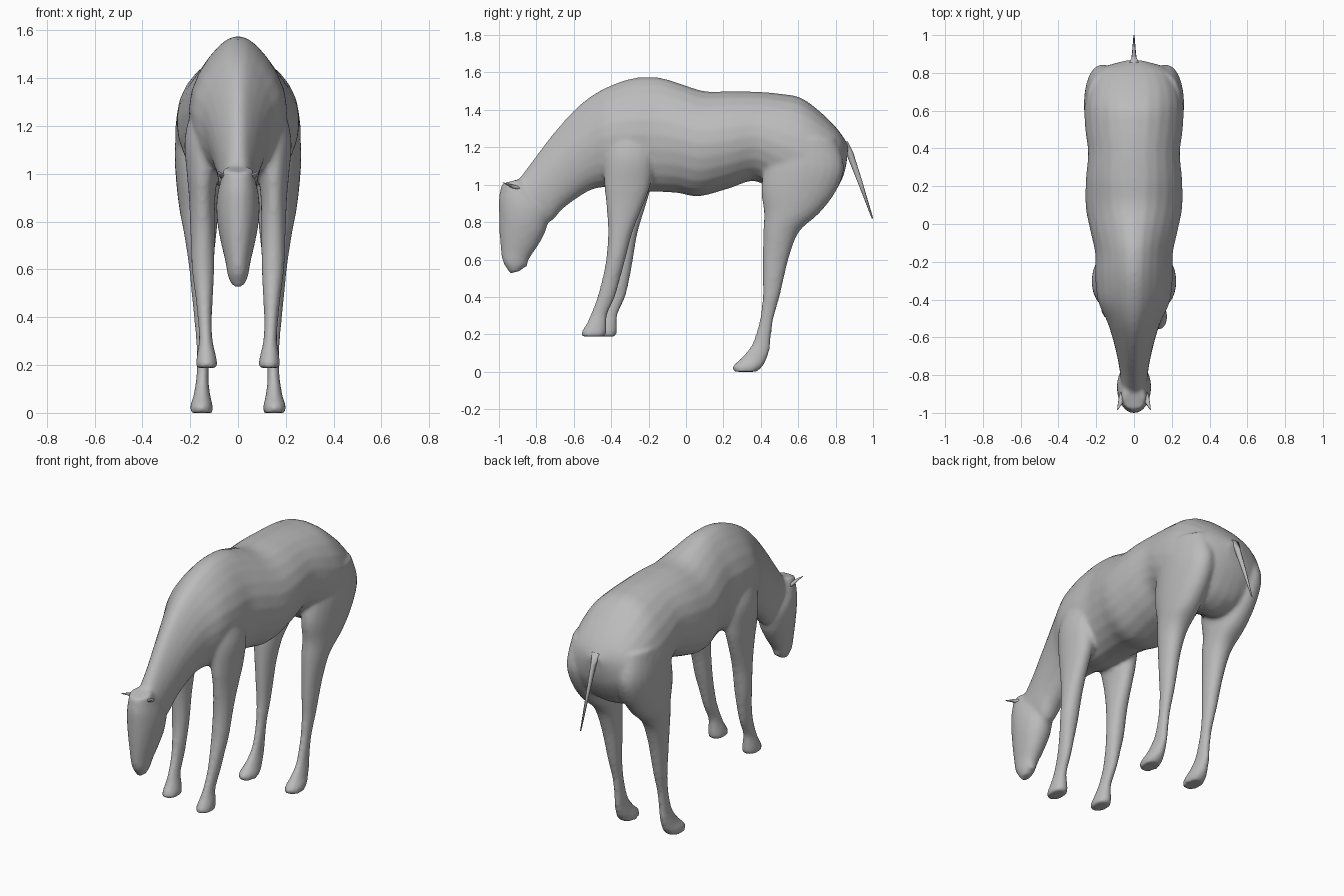
import bpy, bmesh, math
from mathutils import Vector

cube = bpy.data.objects.get("Cube")
if cube:
    bpy.data.objects.remove(cube, do_unlink=True)

grey = bpy.data.materials.new("soft grey")
grey.use_nodes = True
COLOUR = (0.5, 0.5, 0.5, 1)
grey.diffuse_color = COLOUR
grey.node_tree.nodes["Principled BSDF"].inputs["Base Color"].default_value = COLOUR

SEG = 24   # points around each section
STEPS = 4  # interpolated rings between sections


def catmull(a, b, c, d, t):
    return [0.5 * (2 * q + (r - p) * t + (2 * p - 5 * q + 4 * r - s) * t * t
                   + (3 * q - p - 3 * r + s) * t ** 3) for p, q, r, s in zip(a, b, c, d)]


def refine(rows):
    out = []
    for i in range(len(rows) - 1):
        a, d = rows[max(i - 1, 0)], rows[min(i + 2, len(rows) - 1)]
        out += [catmull(a, rows[i], rows[i + 1], d, k / STEPS) for k in range(STEPS)]
    return out + [list(rows[-1])]


def loft(bm, rows):
    """Each row: y, z of one edge; y, z of the other; centre x; half width; crest narrowing."""
    rings = []
    for y0, z0, y1, z1, xc, w, crest in refine(rows):
        ring = []
        for i in range(SEG):
            t = 2 * math.pi * i / SEG
            u = (1 - math.cos(t)) / 2
            s = math.copysign(abs(math.sin(t)) ** 0.88, math.sin(t))
            if u < 0.5:
                s *= 1 - crest * math.cos(t) ** 2
            ring.append(bm.verts.new((xc + w * s, y0 + (y1 - y0) * u, z0 + (z1 - z0) * u)))
        rings.append(ring)
    faces = [bm.faces.new((a[i], a[(i + 1) % SEG], b[(i + 1) % SEG], b[i]))
             for a, b in zip(rings, rings[1:]) for i in range(SEG)]
    faces += [bm.faces.new(rings[0]), bm.faces.new(rings[-1])]
    bmesh.ops.recalc_face_normals(bm, faces=faces)


def finish(name, bm):
    mesh = bpy.data.meshes.new(name)
    bm.to_mesh(mesh)
    bm.free()
    mesh.materials.append(grey)
    mesh.polygons.foreach_set("use_smooth", [True] * len(mesh.polygons))
    ob = bpy.data.objects.new(name, mesh)
    bpy.context.collection.objects.link(ob)
    return ob


skin = bmesh.new()

# Trunk and neck, rump to poll: top y, z; bottom y, z; half width; crest
trunk = [
    (.868, 1.21, .858, 1.11, .05, 0), (.82, 1.285, .83, 1.02, .175, 0),
    (.74, 1.37, .755, .91, .235, 0), (.62, 1.462, .64, .87, .262, .05),
    (.5, 1.487, .5, .94, .258, .1), (.38, 1.497, .37, 1.02, .243, .15),
    (.24, 1.50, .23, .98, .255, .15), (.1, 1.50, .07, .938, .255, .2),
    (-.03, 1.54, -.05, .957, .23, .3), (-.14, 1.572, -.18, .962, .205, .35),
    (-.27, 1.572, -.3, .96, .205, .4), (-.4, 1.532, -.42, .985, .19, .4),
    (-.52, 1.465, -.5, .975, .145, .35), (-.62, 1.375, -.58, .93, .115, .35),
    (-.72, 1.26, -.66, .87, .092, .3), (-.82, 1.128, -.73, .80, .076, .2),
    (-.9, 1.02, -.82, .82, .068, .1),
]
loft(skin, [(a, b, c, d, 0, w, k) for a, b, c, d, w, k in trunk])

# Head, poll to muzzle: forehead y, z; jaw y, z; half width
head = [
    (-.985, 1.005, -.87, 1.035, .06), (-1.0, .93, -.74, .88, .088),
    (-1.0, .85, -.745, .77, .088), (-.997, .75, -.785, .685, .072),
    (-.99, .65, -.835, .61, .052), (-.978, .585, -.86, .565, .043),
    (-.94, .525, -.885, .54, .026),
]
loft(skin, [(a, b, c, d, 0, w, .1) for a, b, c, d, w in head])

# Lower lip
loft(skin, [(-.9, .64, -.83, .64, 0, .036, 0), (-.885, .59, -.845, .59, 0, .03, 0),
            (-.875, .56, -.85, .56, 0, .018, 0)])

# Legs, top to sole: z, front y, back y, centre x, half width
fore = [
    (1.3, -.42, -.2, .11, .075), (1.15, -.44, -.17, .138, .085),
    (1.0, -.437, -.19, .148, .066), (.9, -.427, -.225, .15, .055),
    (.75, -.417, -.285, .148, .051), (.6, -.427, -.325, .146, .047),
    (.5, -.447, -.352, .142, .038), (.4, -.474, -.38, .139, .03),
    (.31, -.508, -.42, .135, .028), (.26, -.53, -.425, .133, .036),
    (.21, -.56, -.425, .131, .045), (.188, -.555, -.435, .131, .044),
]
hind = [
    (1.25, .45, .8, .15, .1), (1.1, .42, .845, .165, .1),
    (.97, .402, .805, .165, .094), (.85, .417, .715, .163, .082),
    (.75, .413, .605, .158, .068), (.62, .41, .553, .155, .051),
    (.5, .41, .523, .152, .042), (.4, .41, .5, .15, .034),
    (.28, .395, .467, .148, .026), (.17, .363, .453, .148, .025),
    (.12, .335, .448, .15, .028), (.07, .293, .432, .151, .036),
    (.03, .25, .41, .153, .047), (0, .255, .38, .153, .046),
]
for side in (1, -1):
    # the right foreleg stands a little further back
    lag = 0.055 if side < 0 else 0
    for leg, slide in ((fore, lag), (hind, 0)):
        rows = []
        for z, front, back, x, w in leg:
            dy = slide * min(1, max(0, (1.05 - z) / .6))
            rows.append((front + dy, z, back + dy, z, side * x, w, .1))
        loft(skin, rows)

body = finish("horse_body", skin)
fuse = body.modifiers.new("Fuse parts", 'REMESH')
fuse.mode = 'VOXEL'
fuse.voxel_size = 0.012
fuse.use_smooth_shade = True
relax = body.modifiers.new("Relax joins", 'SMOOTH')
relax.factor = 0.5
relax.iterations = 5


def spike(name, path):
    """Tapered tube through (point, radius x, radius y) stations."""
    bm = bmesh.new()
    rings = []
    for p, rx, ry in path:
        rings.append([bm.verts.new(Vector(p) + Vector((rx * math.cos(k * math.pi / 4),
                                                       ry * math.sin(k * math.pi / 4), 0)))
                      for k in range(8)])
    for a, b in zip(rings, rings[1:]):
        for k in range(8):
            bm.faces.new((a[k], a[(k + 1) % 8], b[(k + 1) % 8], b[k]))
    bm.faces.new(rings[0])
    bm.faces.new(rings[-1])
    bmesh.ops.recalc_face_normals(bm, faces=bm.faces)
    return finish(name, bm)


# Tail
spike("tail", [((0, .845, 1.23), .03, .02), ((0, .875, 1.17), .014, .02),
               ((0, .925, 1.03), .009, .014), ((0, .997, .82), .003, .004)])

# Ears, pointing forward and outward
for side, name in ((1, "left_ear"), (-1, "right_ear")):
    spike(name, [((side * .05, -.90, .975), .02, .03), ((side * .066, -.925, .995), .016, .024),
                 ((side * .086, -.98, 1.012), .003, .004)])
